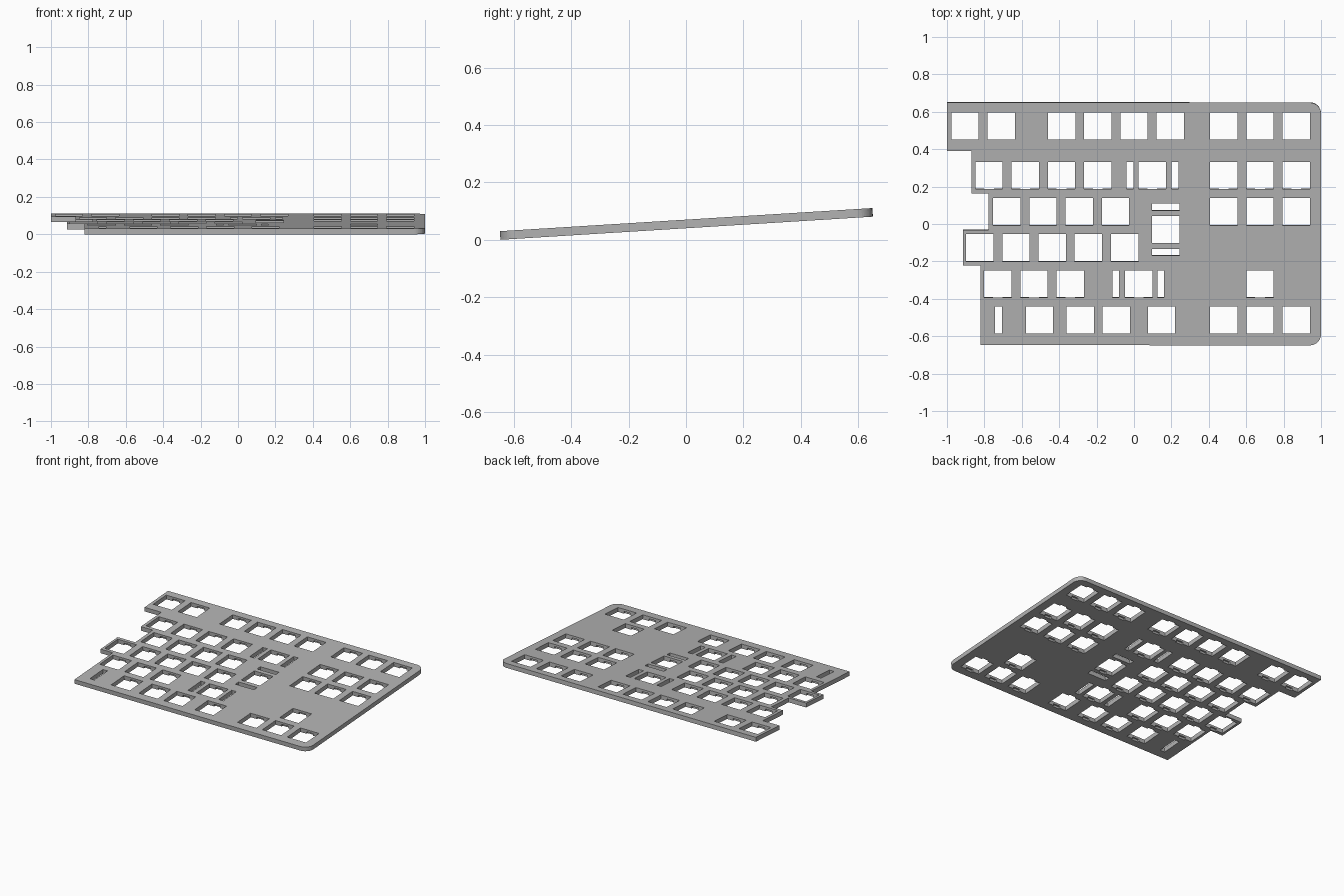
import bpy, bmesh, math
from mathutils import Matrix

if "Cube" in bpy.data.objects:
    bpy.data.objects.remove(bpy.data.objects["Cube"])

THICK, KEY, SLOT, TILT = 0.03, 0.146, 0.036, math.radians(3.55)
PITCH = 0.1937

grey = bpy.data.materials.new("plate grey")
grey.use_nodes = True
colour = (0.45, 0.45, 0.45, 1)
grey.diffuse_color = colour
grey.node_tree.nodes["Principled BSDF"].inputs["Base Color"].default_value = colour


def finish(bm, name):
    mesh = bpy.data.meshes.new(name)
    bm.to_mesh(mesh)
    bm.free()
    obj = bpy.data.objects.new(name, mesh)
    bpy.context.collection.objects.link(obj)
    return obj


def cutter(name, boxes):
    """Boxes given as x, y, width, depth, bottom, top."""
    bm = bmesh.new()
    for x, y, w, d, z0, z1 in boxes:
        bmesh.ops.create_cube(bm, size=1, matrix=Matrix.Translation((x, y, (z0 + z1) / 2))
                              @ Matrix.Diagonal((w, d, z1 - z0, 1)))
    obj = finish(bm, name)
    obj.hide_render = True
    return obj


# Plate outline: stepped left edge, rounded right corners
outline = [(-1, 0.651), (-1, 0.39), (-0.87, 0.39), (-0.87, 0.163), (-0.778, 0.163),
           (-0.778, -0.032), (-0.915, -0.032), (-0.915, -0.222), (-0.82, -0.222), (-0.82, -0.649)]
R = 0.06
for side, start in ((-1, -90), (1, 0)):
    for i in range(13):
        a = math.radians(start + 90 * i / 12)
        outline.append((1 - R + R * math.cos(a), side * (0.65 - R) + R * math.sin(a)))

bm = bmesh.new()
face = bm.faces.new([bm.verts.new((x, y, -THICK)) for x, y in outline])
top = bmesh.ops.extrude_face_region(bm, geom=[face])
for v in top["geom"]:
    if isinstance(v, bmesh.types.BMVert):
        v.co.z = 0
bmesh.ops.recalc_face_normals(bm, faces=bm.faces)
plate = finish(bm, "switch_plate")
plate.data.materials.append(grey)

# Key runs: row, first x, count
ROWS = [0.525] + [0.26 - PITCH * i for i in range(5)]
RUNS = [(0, -0.904, 2), (0, -0.387, 4), (1, -0.775, 4), (1, 0.097, 1), (2, -0.68, 4),
        (3, -0.825, 5), (4, -0.728, 3), (4, 0.025, 1), (4, 0.674, 1),
        (5, -0.505, 1), (5, -0.288, 2), (5, 0.147, 1)]
RUNS += [(r, 0.48, 3) for r in (0, 1, 2, 5)]
keys = [(x + PITCH * i, ROWS[r]) for r, x, n in RUNS for i in range(n)]
keys.append((0.17, -0.03))

holes = [(x, y, KEY, KEY, -1, 1) for x, y in keys]

# Stabiliser slots beside the wide keys and around the tall key
for x, r in ((-0.022, 1), (0.219, 1), (-0.097, 4), (0.143, 4), (-0.725, 5)):
    holes.append((x, ROWS[r], SLOT, KEY, -1, 1))
for y in (0.091, -0.151):
    holes.append((0.17, y, KEY, SLOT, -1, 1))

# Clip notches under the front and back rims of each key hole
notches = [(x, y, 0.052, KEY + 0.022, -1, -THICK / 2) for x, y in keys]

cutters = [cutter("hole_cutter", holes), cutter("notch_cutter", notches)]
for c in cutters:
    mod = plate.modifiers.new(c.name, "BOOLEAN")
    mod.operation, mod.solver, mod.object = "DIFFERENCE", "EXACT", c

# Bake the cuts and remove the helpers
bpy.context.view_layer.update()
cut = bpy.data.meshes.new_from_object(plate.evaluated_get(bpy.context.evaluated_depsgraph_get()))
plate.modifiers.clear()
plate.data = cut
for c in cutters:
    bpy.data.objects.remove(c)

# Tilt the plate so that its front edge rests on the ground
plate.rotation_euler.x = TILT
plate.location.z = 0.65 * math.sin(TILT) + THICK * math.cos(TILT)
